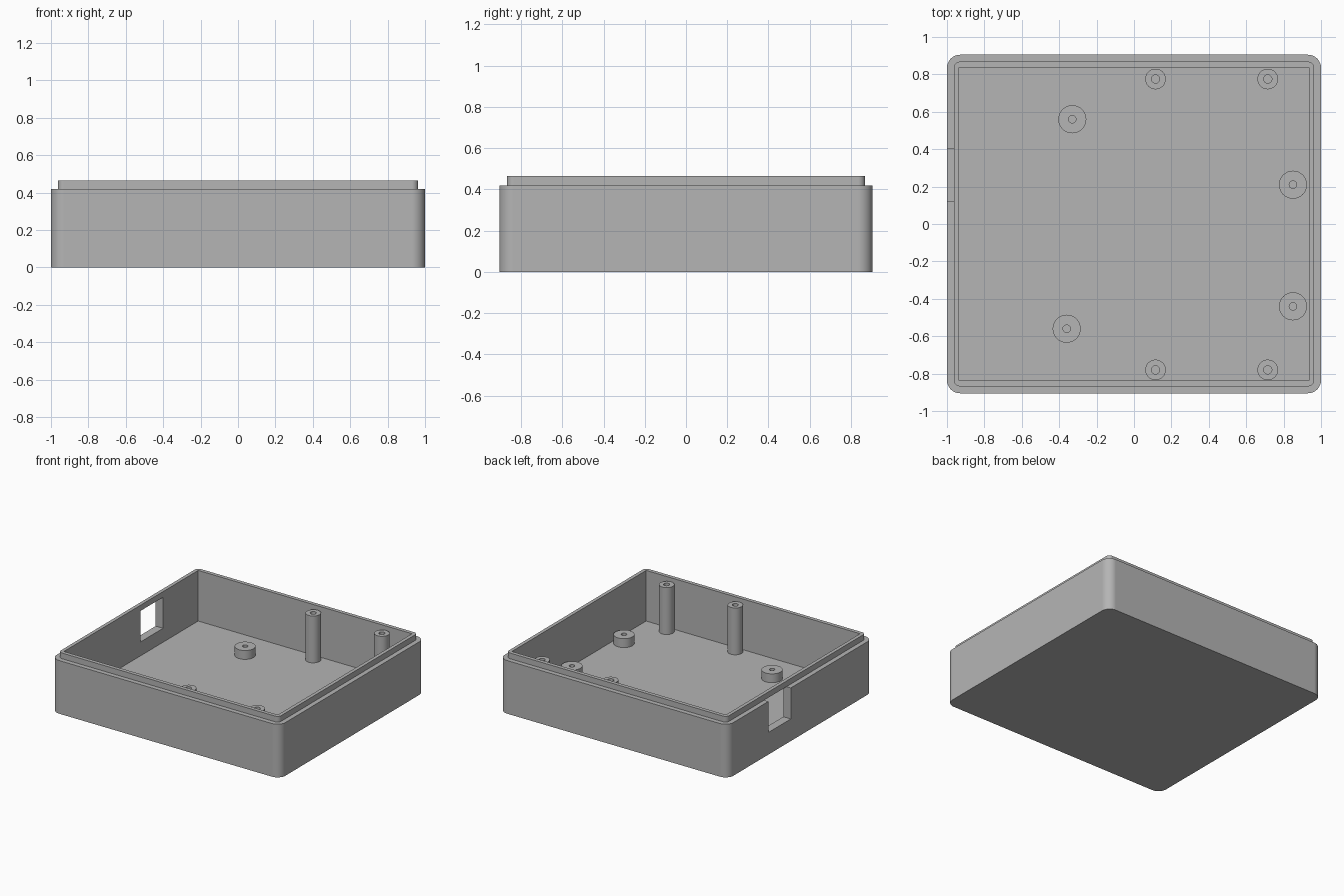
import bpy
import bmesh
from math import cos, sin, pi, radians

if "Cube" in bpy.data.objects:
    bpy.data.objects.remove(bpy.data.objects["Cube"])

grey = bpy.data.materials.new("plain grey")
grey.use_nodes = True
COLOUR = (0.46, 0.46, 0.46, 1)
grey.diffuse_color = COLOUR
grey.node_tree.nodes["Principled BSDF"].inputs["Base Color"].default_value = COLOUR

FLOOR, SHOULDER, RIM = 0.065, 0.42, 0.465


def finish(bm, name):
    bmesh.ops.remove_doubles(bm, verts=bm.verts, dist=1e-5)
    bmesh.ops.recalc_face_normals(bm, faces=bm.faces)
    mesh = bpy.data.meshes.new(name)
    bm.to_mesh(mesh)
    bm.free()
    mesh.materials.append(grey)
    obj = bpy.data.objects.new(name, mesh)
    bpy.context.collection.objects.link(obj)
    return obj


def smooth(obj):
    bpy.ops.object.select_all(action='DESELECT')
    obj.select_set(True)
    bpy.context.view_layer.objects.active = obj
    bpy.ops.object.shade_smooth_by_angle(angle=radians(30))
    weighted = obj.modifiers.new("flat sides", 'WEIGHTED_NORMAL')
    weighted.keep_sharp = True


def skin(bm, rings):
    """Join successive closed rings of points with quads."""
    loops = [[bm.verts.new(p) for p in ring] for ring in rings]
    for a, b in zip(loops, loops[1:]):
        n = len(a)
        for i in range(n):
            j = (i + 1) % n
            bm.faces.new((a[i], a[j], b[j], b[i]))
    return loops


def rounded_rect(hx, hy, r, z, steps=8):
    pts = []
    for k, (sx, sy) in enumerate(((1, 1), (-1, 1), (-1, -1), (1, -1))):
        for i in range(steps + 1):
            a = (k + i / steps) * pi / 2
            pts.append((sx * (hx - r) + r * cos(a), sy * (hy - r) + r * sin(a), z))
    return pts


def circle(x, y, r, z, n=32):
    return [(x + r * cos(2 * pi * i / n), y + r * sin(2 * pi * i / n), z) for i in range(n)]


# Open tray: outer wall, stepped lip and square-cornered cavity
bm = bmesh.new()
loops = skin(bm, [
    rounded_rect(1, 0.905, 0.07, 0),
    rounded_rect(1, 0.905, 0.07, SHOULDER),
    rounded_rect(0.963, 0.868, 0.033, SHOULDER),
    rounded_rect(0.963, 0.868, 0.033, RIM),
    rounded_rect(0.935, 0.838, 0, RIM),
    rounded_rect(0.935, 0.838, 0, FLOOR),
])
bm.faces.new(loops[0])
bm.faces.new(loops[-1])
tray = finish(bm, "tray")

# Port opening through the right wall, just below the lip
bm = bmesh.new()
bmesh.ops.create_cube(bm, size=1)
for v in bm.verts:
    v.co.x = -1.0 + v.co.x * 0.2
    v.co.y = 0.26 + v.co.y * 0.28
    v.co.z = SHOULDER if v.co.z > 0 else 0.175
cutter = finish(bm, "port_cutter")
cut = tray.modifiers.new("port", 'BOOLEAN')
cut.operation = 'DIFFERENCE'
cut.solver = 'EXACT'
cut.object = cutter
bpy.context.view_layer.objects.active = tray
bpy.ops.object.modifier_apply(modifier=cut.name)
bpy.data.objects.remove(cutter)
smooth(tray)


# Hollow screw posts rising from the floor
def post(name, x, y, radius, hole, top):
    bm = bmesh.new()
    skin(bm, [circle(x, y, radius, FLOOR), circle(x, y, radius, top),
              circle(x, y, hole, top), circle(x, y, hole, FLOOR)])
    smooth(finish(bm, name))


for x, y in ((-0.33, 0.56), (0.85, 0.21), (0.85, -0.44), (-0.36, -0.56)):
    post("short_standoff", x, y, 0.075, 0.02, 0.135)

for x in (0.115, 0.715):
    for y in (0.775, -0.78):
        post("tall_post", x, y, 0.055, 0.022, 0.435)
